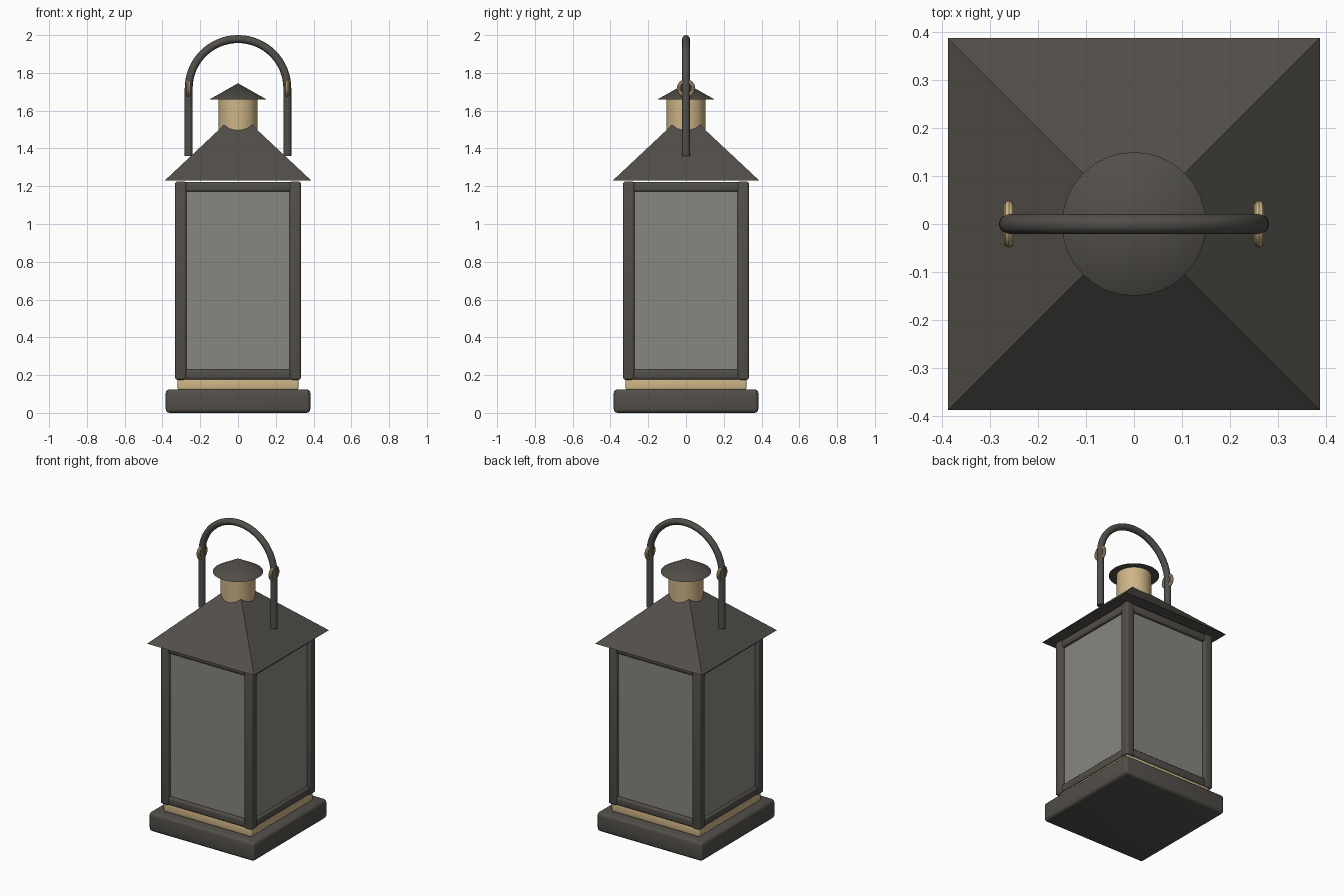
import bpy, bmesh, math
from mathutils import Matrix

if "Cube" in bpy.data.objects:
    bpy.data.objects.remove(bpy.data.objects["Cube"])


def material(name, rgb):
    m = bpy.data.materials.new(name)
    m.diffuse_color = (*rgb, 1)
    m.use_nodes = True
    m.node_tree.nodes["Principled BSDF"].inputs["Base Color"].default_value = m.diffuse_color
    return m


IRON = material("dark_iron", (0.085, 0.078, 0.068))
BRASS = material("brass", (0.62, 0.46, 0.24))
GLASS = material("smoky_glass", (0.25, 0.24, 0.215))


def finish(name, bm, mat, smooth=True):
    bmesh.ops.recalc_face_normals(bm, faces=bm.faces)
    me = bpy.data.meshes.new(name)
    bm.to_mesh(me)
    bm.free()
    ob = bpy.data.objects.new(name, me)
    bpy.context.collection.objects.link(ob)
    me.materials.append(mat)
    if smooth:
        bpy.ops.object.select_all(action='DESELECT')
        ob.select_set(True)
        bpy.context.view_layer.objects.active = ob
        bpy.ops.object.shade_smooth_by_angle(angle=math.radians(35))
    return ob


def box(name, size, loc, mat, bevel=0.0, turn=0.0):
    bm = bmesh.new()
    bmesh.ops.create_cube(bm, size=1)
    bmesh.ops.scale(bm, vec=size, verts=bm.verts)
    if bevel:
        bmesh.ops.bevel(bm, geom=bm.edges[:], offset=bevel, segments=3,
                        profile=0.5, affect='EDGES')
    bmesh.ops.translate(bm, vec=loc, verts=bm.verts)
    bmesh.ops.rotate(bm, cent=(0, 0, 0), matrix=Matrix.Rotation(turn, 3, 'Z'), verts=bm.verts)
    return finish(name, bm, mat)


def cone(name, r1, r2, z0, z1, sides, mat, turn=0.0, smooth=True):
    bm = bmesh.new()
    bmesh.ops.create_cone(bm, cap_ends=True, segments=sides, radius1=r1, radius2=r2,
                          depth=z1 - z0,
                          matrix=Matrix.Translation((0, 0, (z0 + z1) / 2)) @ Matrix.Rotation(turn, 4, 'Z'))
    return finish(name, bm, mat, smooth)


def tube(name, path, normals, radius, mat, side_axis, closed=False, sides=12):
    """Sweep a circle along a planar path."""
    bm = bmesh.new()
    rings = []
    for p, n in zip(path, normals):
        ring = []
        for k in range(sides):
            a = 2 * math.pi * k / sides
            ring.append(bm.verts.new([p[i] + radius * (math.cos(a) * n[i] + math.sin(a) * side_axis[i])
                                      for i in range(3)]))
        rings.append(ring)
    count = len(rings)
    for i in range(count if closed else count - 1):
        a, b = rings[i], rings[(i + 1) % count]
        for k in range(sides):
            j = (k + 1) % sides
            bm.faces.new((a[k], a[j], b[j], b[k]))
    if not closed:
        bm.faces.new(rings[0])
        bm.faces.new(rings[-1])
    return finish(name, bm, mat)


# Base and brass trim
box("base", (0.765, 0.765, 0.125), (0, 0, 0.0625), IRON, 0.02)
box("brass_trim", (0.64, 0.64, 0.06), (0, 0, 0.152), BRASS, 0.01)

# Corner posts, rails and glass panes, repeated on four sides
for i in range(4):
    t = i * math.pi / 2
    box(f"corner_post_{i}", (0.06, 0.06, 1.05), (0.303, -0.303, 0.7), IRON, 0.012, t)
    box(f"bottom_rail_{i}", (0.57, 0.05, 0.052), (0, -0.303, 0.203), IRON, 0.012, t)
    box(f"top_rail_{i}", (0.57, 0.05, 0.052), (0, -0.303, 1.197), IRON, 0.012, t)
    box(f"glass_pane_{i}", (0.56, 0.012, 0.97), (0, -0.303, 0.7), GLASS, 0, t)

# Roof, chimney and cap
r2 = math.sqrt(2)
cone("roof", 0.388 * r2, 0.07 * r2, 1.23, 1.528, 4, IRON, math.pi / 4, False)
cone("chimney", 0.104, 0.104, 1.46, 1.67, 32, BRASS)
cone("chimney_cap", 0.15, 0.0, 1.66, 1.745, 32, IRON)

# Carrying handle: two straight legs joined by a half circle
R, CZ = 0.261, 1.718
path, normals = [(R, 0, 1.36)], [(1, 0, 0)]
for k in range(33):
    a = math.pi * k / 32
    c, s = math.cos(a), math.sin(a)
    path.append((R * c, 0, CZ + R * s))
    normals.append((c, 0, s))
path.append((-R, 0, 1.36))
normals.append((-1, 0, 0))
tube("handle", path, normals, 0.021, IRON, (0, 1, 0))

# Brass rings on the handle
for label, x in (("left", -R), ("right", R)):
    n = [(0, math.cos(2 * math.pi * k / 24), math.sin(2 * math.pi * k / 24)) for k in range(24)]
    p = [(x, 0.038 * v[1], CZ + 0.038 * v[2]) for v in n]
    tube(f"{label}_ring", p, n, 0.011, BRASS, (1, 0, 0), True, 10)
